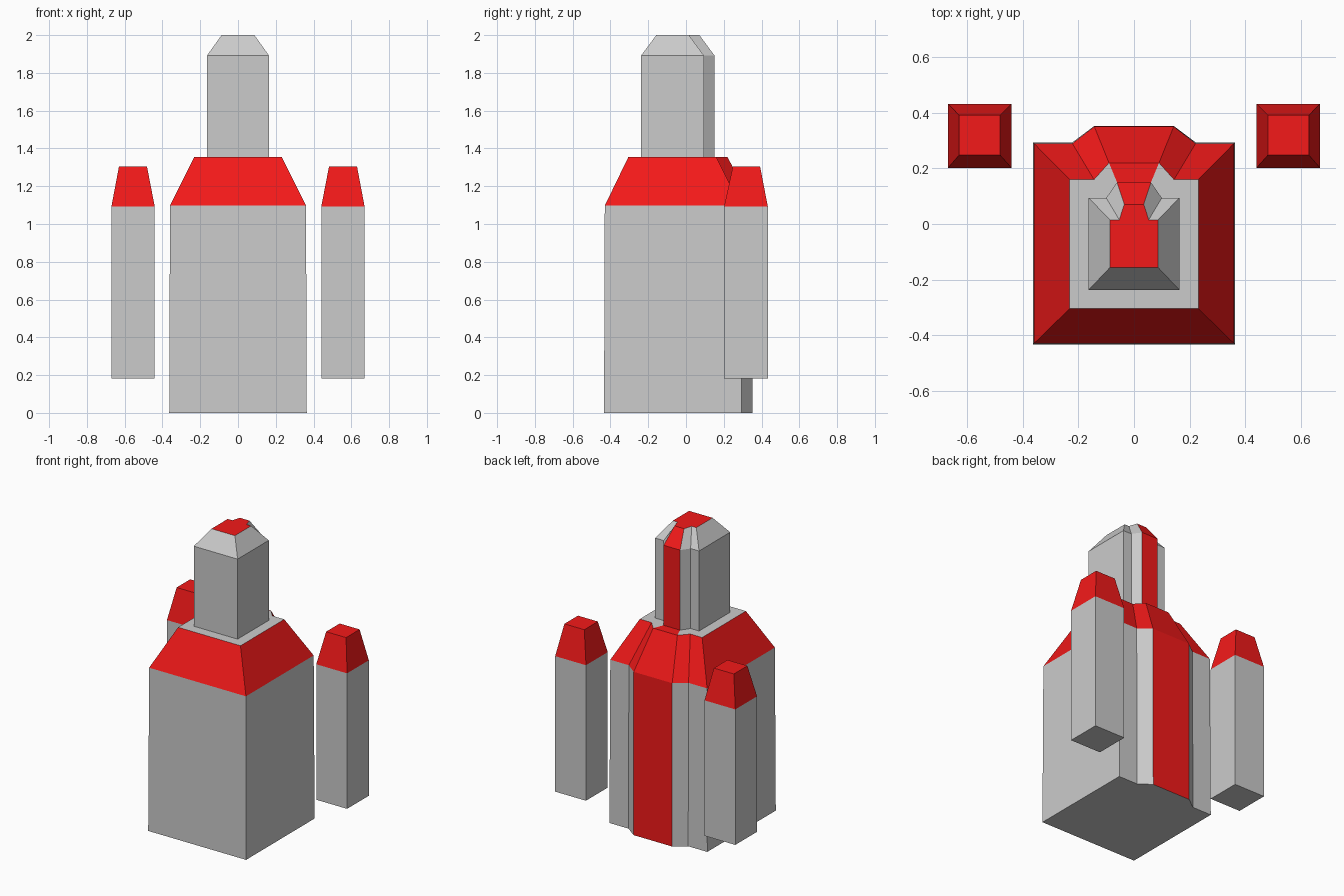
import bpy, bmesh

if "Cube" in bpy.data.objects:
    bpy.data.objects.remove(bpy.data.objects["Cube"])

grey = bpy.data.materials.new("grey")
grey.diffuse_color = (0.8, 0.8, 0.8, 1)
grey.use_nodes = True
grey.node_tree.nodes["Principled BSDF"].inputs["Base Color"].default_value = grey.diffuse_color
red = bpy.data.materials.new("red")
red.diffuse_color = (0.9, 0.01, 0.01, 1)
red.use_nodes = True
red.node_tree.nodes["Principled BSDF"].inputs["Base Color"].default_value = red.diffuse_color


def stack(name, rings, is_red):
    """Skin a stack of equal-count rings; is_red(level, side) colours faces.
    The bottom cap is level -1, the top cap is level len(rings) - 1."""
    bm = bmesh.new()
    loops = [[bm.verts.new(p) for p in ring] for ring in rings]
    n = len(loops[0])
    for lv, (a, b) in enumerate(zip(loops, loops[1:])):
        for i in range(n):
            j = (i + 1) % n
            f = bm.faces.new((a[i], a[j], b[j], b[i]))
            f.material_index = int(is_red(lv, i))
    bottom = bm.faces.new(loops[0][::-1])
    bottom.material_index = int(is_red(-1, 0))
    top = bm.faces.new(loops[-1])
    top.material_index = int(is_red(len(rings) - 1, 0))
    bmesh.ops.recalc_face_normals(bm, faces=bm.faces[:])
    me = bpy.data.meshes.new(name)
    bm.to_mesh(me)
    bm.free()
    me.materials.append(grey)
    me.materials.append(red)
    ob = bpy.data.objects.new(name, me)
    bpy.context.collection.objects.link(ob)
    return ob


def spine_ring(z, w, front, back, root, rib, rib_y):
    """Rectangle with a chamfered rib along its back; side 4 is the rib face."""
    half = [(w, front), (w, back), (root, back), (rib, rib_y)]
    pts = half + [(-x, y) for x, y in reversed(half)]
    return [(x, y, z) for x, y in pts]


# Hull: body, red shoulder, ledge, tower and tower cap, with red rib up the back
RIB = 3
hull = [
    spine_ring(0.0, 0.364, -0.434, 0.294, 0.222, 0.143, 0.353),
    spine_ring(1.097, 0.36, -0.43, 0.29, 0.222, 0.143, 0.351),
    spine_ring(1.355, 0.232, -0.305, 0.160, 0.144, 0.09, 0.22),
    spine_ring(1.355, 0.163, -0.237, 0.094, 0.10, 0.061, 0.15),
    spine_ring(1.893, 0.163, -0.237, 0.094, 0.10, 0.061, 0.15),
    spine_ring(2.0, 0.087, -0.157, 0.015, 0.053, 0.035, 0.071),
]
stack("tower_hull", hull, lambda lv, i: lv in (1, 5) or (lv >= 0 and i == RIB))


# Side pods: floating square columns with red tapered caps
def pod_ring(side, z, x0, x1, y0, y1):
    return [(side * x, y, z) for x, y in ((x0, y0), (x1, y0), (x1, y1), (x0, y1))]


for side, label in ((-1, "left"), (1, "right")):
    rings = [
        pod_ring(side, 0.182, 0.441, 0.67, 0.202, 0.433),
        pod_ring(side, 1.093, 0.441, 0.67, 0.202, 0.433),
        pod_ring(side, 1.305, 0.482, 0.63, 0.248, 0.392),
    ]
    stack(label + "_side_pod", rings, lambda lv, i: lv >= 1)
